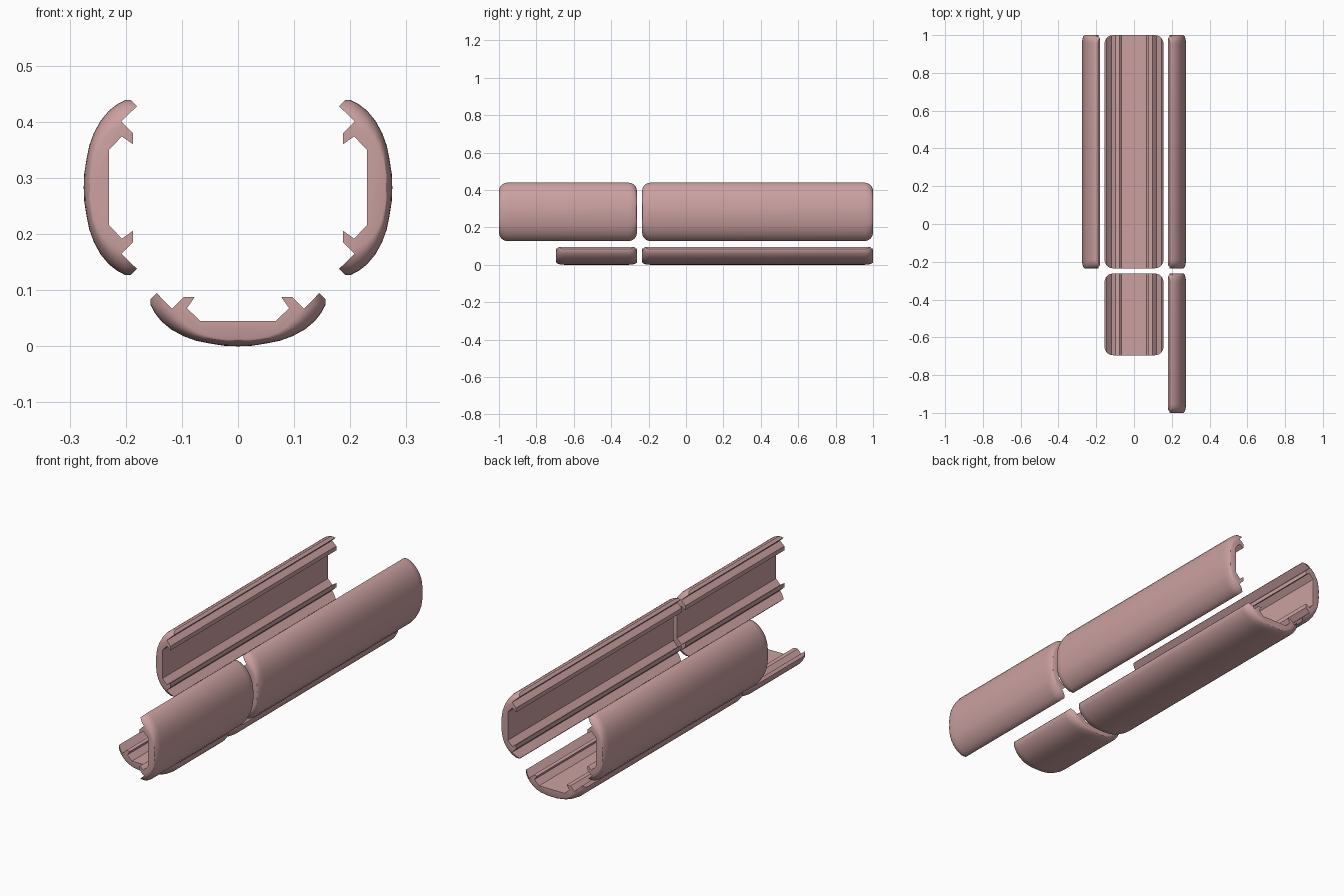
import bpy, bmesh, math

if "Cube" in bpy.data.objects:
    bpy.data.objects.remove(bpy.data.objects["Cube"])

pink = bpy.data.materials.new("dusty_pink")
pink.diffuse_color = (0.60, 0.355, 0.355, 1)
pink.use_nodes = True
pink.node_tree.nodes["Principled BSDF"].inputs["Base Color"].default_value = pink.diffuse_color

# Half cross-sections as (sideways, depth from the outer face)
OUTER = [(0.156, 0.074), (0.148, 0.059), (0.137, 0.045), (0.119, 0.030),
         (0.097, 0.018), (0.075, 0.010), (0.050, 0.005), (0.025, 0.001)]
INNER = [(0.067, 0.045), (0.091, 0.068), (0.077, 0.088), (0.097, 0.088),
         (0.118, 0.067), (0.145, 0.095), (0.200, 0.040), (0.200, -0.05)]
ARC = OUTER + [(0, 0)] + [(-u, v) for u, v in reversed(OUTER)]
HOOKS = INNER + [(-u, v) for u, v in reversed(INNER)]
HALF, ROUND, DEPTH = 0.156, 0.045, 0.015


def loft(name, rings, place):
    """Skin a list of (y, section) rings and cap both ends."""
    bm = bmesh.new()
    rows = [[bm.verts.new(place(u, v, y)) for u, v in sec] for y, sec in rings]
    n = len(rows[0])
    for a, b in zip(rows, rows[1:]):
        for i in range(n):
            j = (i + 1) % n
            bm.faces.new((a[i], a[j], b[j], b[i]))
    bm.faces.new(rows[0])
    bm.faces.new(rows[-1])
    bmesh.ops.recalc_face_normals(bm, faces=bm.faces)
    me = bpy.data.meshes.new(name)
    bm.to_mesh(me)
    bm.free()
    ob = bpy.data.objects.new(name, me)
    bpy.context.collection.objects.link(ob)
    return ob


def rounded_section(t):
    """Outer curve drawn in towards the end of a panel."""
    k = 1 - math.cos(t)
    s = 1 - ROUND * k / HALF
    sec = [(u * s, v + DEPTH * k * (1 - abs(u) / HALF)) for u, v in ARC]
    return [(HALF * s, 0.3)] + sec + [(-HALF * s, 0.3)]


def panel(name, place, y0, y1):
    """Hooked channel trimmed to a rounded outer shell."""
    body = loft(name, [(y0 - 0.05, HOOKS), (y1 + 0.05, HOOKS)], place)
    steps = [math.pi / 2 * i / 6 for i in range(7)]
    rings = [(y0 + ROUND * (1 - math.sin(t)), rounded_section(t)) for t in reversed(steps)]
    rings += [(y1 - ROUND * (1 - math.sin(t)), rounded_section(t)) for t in steps]
    shell = loft(name + "_shell", rings, place)
    mod = body.modifiers.new("trim", 'BOOLEAN')
    mod.operation, mod.solver, mod.object = 'INTERSECT', 'EXACT', shell
    deps = bpy.context.evaluated_depsgraph_get()
    mesh = bpy.data.meshes.new_from_object(body.evaluated_get(deps))
    body.modifiers.clear()
    body.data = mesh
    bpy.data.objects.remove(shell)
    mesh.materials.clear()
    mesh.materials.append(pink)
    bpy.ops.object.select_all(action='DESELECT')
    body.select_set(True)
    bpy.context.view_layer.objects.active = body
    bpy.ops.object.shade_smooth_by_angle(angle=math.radians(30))


# Orientation of each panel around the long axis
def bottom(u, v, y):
    return (u, y, v)


def right(u, v, y):
    return (0.275 - v, y, 0.283 + u)


def left(u, v, y):
    return (-0.275 + v, y, 0.283 + u)


panel("bottom_long_panel", bottom, -0.235, 1.0)
panel("bottom_short_panel", bottom, -0.695, -0.262)
panel("right_long_panel", right, -0.235, 1.0)
panel("right_short_panel", right, -1.0, -0.262)
panel("left_long_panel", left, -0.235, 1.0)
